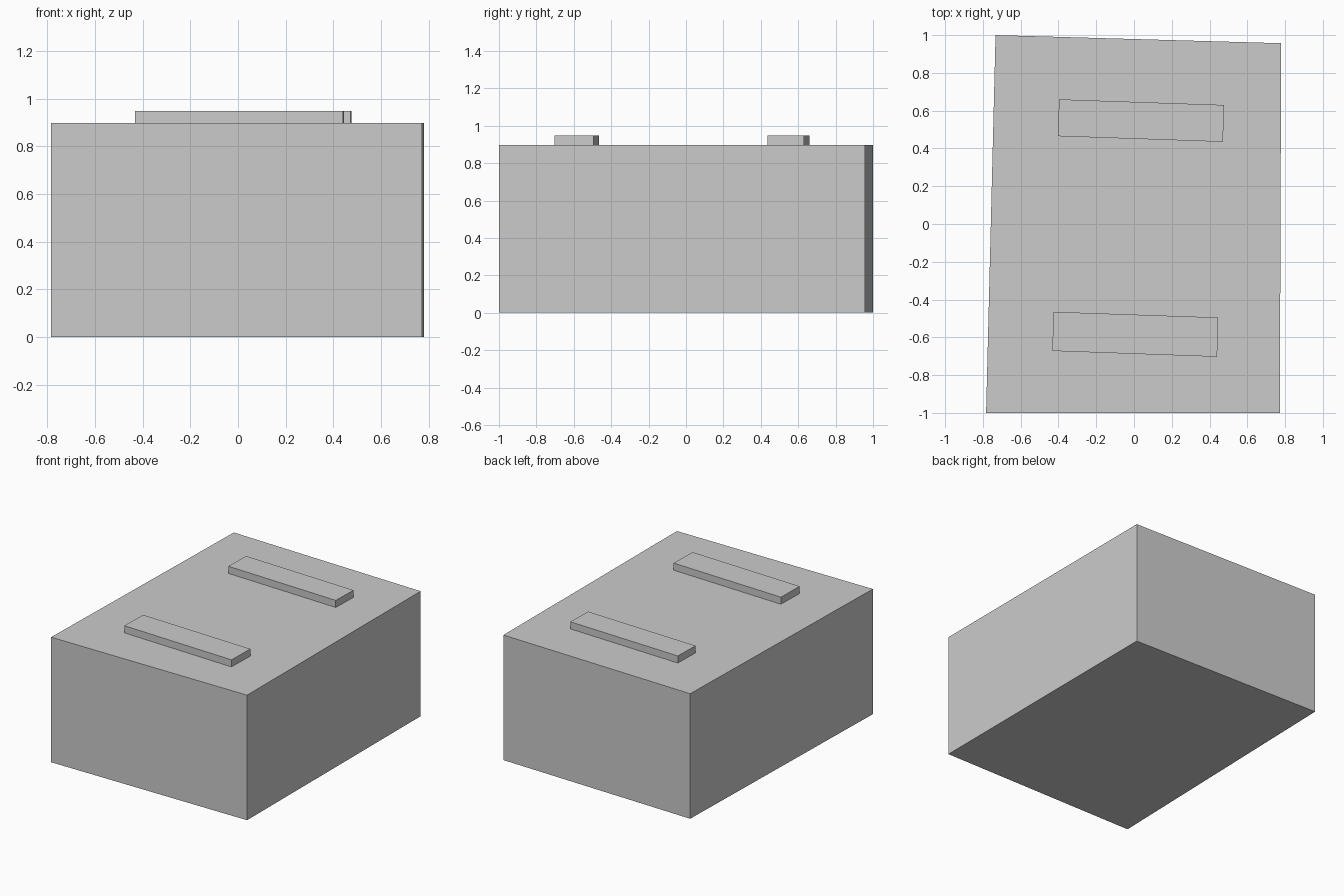
import bpy
import bmesh

if "Cube" in bpy.data.objects:
    bpy.data.objects.remove(bpy.data.objects["Cube"])


def prism(name, outline, z0, z1):
    """Extrude a flat counter-clockwise outline from z0 up to z1."""
    bm = bmesh.new()
    base = bm.faces.new([bm.verts.new((x, y, z0)) for x, y in outline])
    top = bmesh.ops.extrude_face_region(bm, geom=[base], use_keep_orig=True)
    for v in top["geom"]:
        if isinstance(v, bmesh.types.BMVert):
            v.co.z = z1
    bmesh.ops.recalc_face_normals(bm, faces=bm.faces)
    mesh = bpy.data.meshes.new(name)
    bm.to_mesh(mesh)
    bm.free()
    obj = bpy.data.objects.new(name, mesh)
    bpy.context.collection.objects.link(obj)
    return obj


# Main block, slightly skewed in plan
prism("body", [(-0.783, -1.0), (0.772, -1.0), (0.779, 0.957), (-0.733, 1.0)], 0.0, 0.897)

# Two raised bars on the roof
prism("front_bar", [(-0.432, -0.672), (0.440, -0.703), (0.445, -0.495), (-0.427, -0.465)], 0.897, 0.948)
prism("back_bar", [(-0.402, 0.465), (0.471, 0.435), (0.476, 0.630), (-0.397, 0.660)], 0.897, 0.948)
